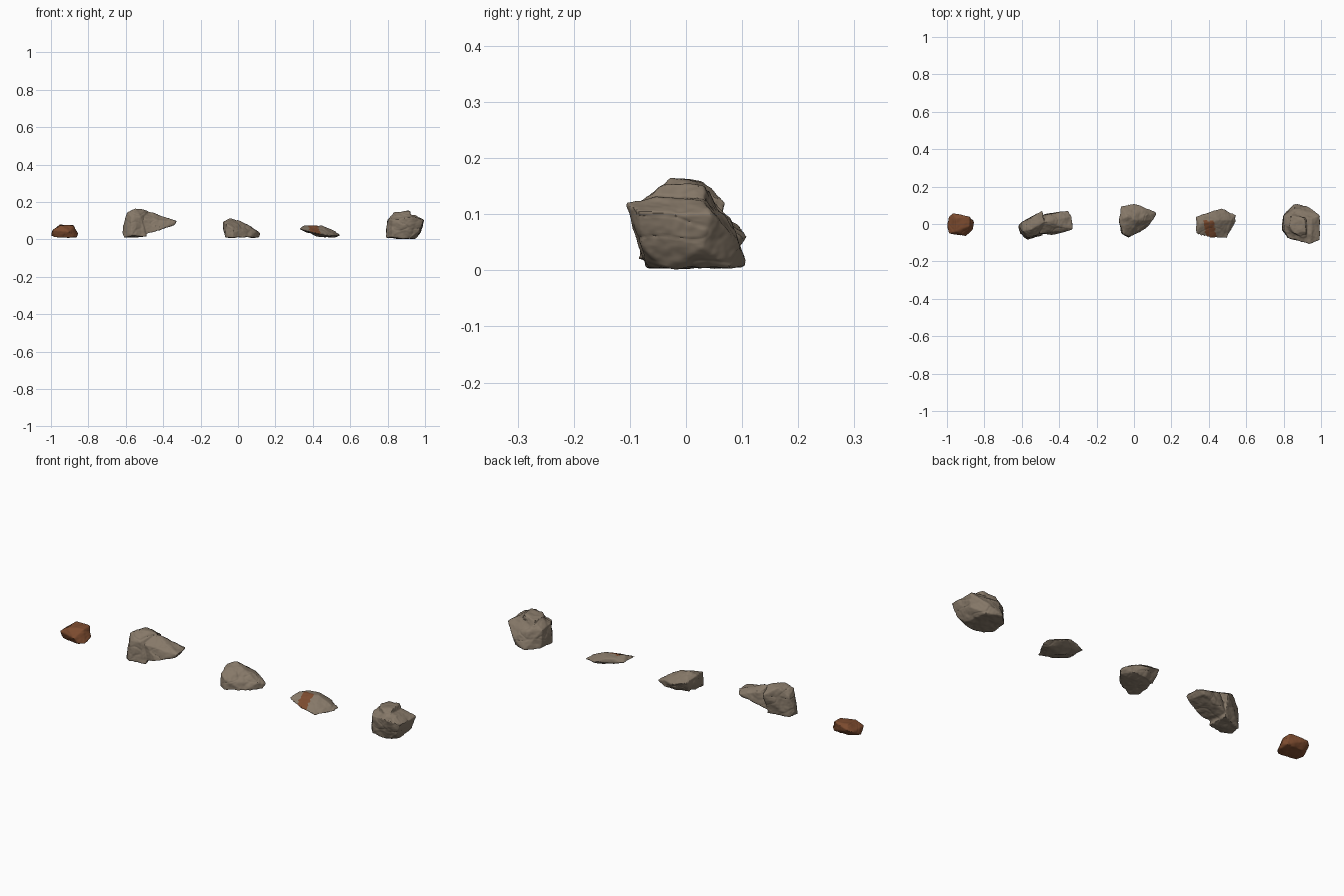
import bpy
import bmesh
from mathutils import Vector, noise

default = bpy.data.objects.get("Cube")
if default:
    bpy.data.objects.remove(default, do_unlink=True)


def make_material(name, colour):
    material = bpy.data.materials.new(name)
    material.use_nodes = True
    material.diffuse_color = (*colour, 1)
    shader = next(n for n in material.node_tree.nodes if n.type == "BSDF_PRINCIPLED")
    shader.inputs["Base Color"].default_value = (*colour, 1)
    shader.inputs["Roughness"].default_value = 0.9
    return material


grey = make_material("warm grey stone", (0.24, 0.19, 0.14))
rust = make_material("rust brown stone", (0.2, 0.07, 0.028))


def add_hull(bm, corners):
    """Add one convex chunk; corners are given in hundredths of a unit."""
    verts = [bm.verts.new(Vector(c) / 100) for c in corners]
    result = bmesh.ops.convex_hull(bm, input=verts)
    spare = {g for g in result["geom_interior"] + result["geom_unused"]
             if isinstance(g, bmesh.types.BMVert)}
    bmesh.ops.delete(bm, geom=list(spare), context="VERTS")


def weather(mesh, strength):
    """Roughen the surface with broad dents and fine grain."""
    bm = bmesh.new()
    bm.from_mesh(mesh)
    bmesh.ops.smooth_vert(bm, verts=bm.verts, factor=0.4,
                          use_axis_x=True, use_axis_y=True, use_axis_z=True)
    bm.normal_update()
    moves = []
    for v in bm.verts:
        dents = noise.noise(v.co * 28)
        grain = noise.noise(v.co * 80)
        # Thin creases follow the zero line of a stretched noise field
        field = noise.noise(Vector((v.co.x * 9, v.co.y * 9, v.co.z * 22)))
        crease = max(0, 1 - abs(field) * 14)
        moves.append(v.normal * strength * (dents + 0.3 * grain - 0.5 * crease))
    for v, move in zip(bm.verts, moves):
        v.co += move
        v.co.z = max(v.co.z, 0)
    bm.to_mesh(mesh)
    bm.free()


def make_rock(name, chunks, material, strength=0.004):
    mesh = bpy.data.meshes.new(name)
    bm = bmesh.new()
    for corners in chunks:
        add_hull(bm, corners)
    bmesh.ops.recalc_face_normals(bm, faces=bm.faces)
    bm.to_mesh(mesh)
    bm.free()
    rock = bpy.data.objects.new(name, mesh)
    bpy.context.collection.objects.link(rock)
    bpy.ops.object.select_all(action="DESELECT")
    rock.select_set(True)
    bpy.context.view_layer.objects.active = rock
    # Fuse the chunks into one even skin
    fuse = rock.modifiers.new("fuse", "REMESH")
    fuse.mode = "VOXEL"
    fuse.voxel_size = 0.004
    bpy.ops.object.modifier_apply(modifier=fuse.name)
    weather(rock.data, strength)
    rock.data.materials.clear()
    rock.data.materials.append(material)
    bpy.ops.object.shade_smooth_by_angle(angle=0.7)
    return rock


# Small rust coloured rock
make_rock("rust_rock", [[
    (-98, -4, 1), (-88, -5, 1), (-86, -3, 1), (-87, 3, 2), (-96, 3, 2),
    (-100, -1, 2), (-99, -5, 5), (-99, 4, 5), (-90, -6.5, 4), (-85.5, 1, 3),
    (-95, -4, 7.5), (-95, 3, 8), (-88, 4, 7.5), (-88, -1, 7.5), (-97, 6, 6),
]], rust, 0.003)

# Long rock: tall bulk with a raised tail
bulk = [
    (-61, -5, 1), (-57, -8.5, 2), (-49, -6, 1.5), (-50, 4, 2), (-60, 1, 1),
    (-62, -1, 4), (-59.5, -4, 14.5), (-57, -7, 12), (-55, -3, 16.5),
    (-48, 1, 15.5), (-49, 7, 12), (-55, 3, 16), (-60, 1, 12), (-52, -6, 12),
]
tail = [
    (-52, -5, 2), (-52, 4, 3), (-43, -6, 4.5), (-45, 6, 6), (-50, -5, 11),
    (-48, 1, 15), (-46, 5, 12), (-35, 7, 9), (-33, 4, 10), (-33, -3, 9.5),
    (-34, -3, 7.5), (-36, 6, 7.5),
]
make_rock("long_rock", [bulk, tail], grey)

# Wedge rock sloping down to the left
make_rock("wedge_rock", [[
    (-7, -5, 1), (-3, -7, 1), (6, -3, 1), (11.5, 4, 1), (12, 6, 3),
    (7, 8, 2), (0, 8, 2), (-6, 6, 2), (-8, 0, 5), (-8, 2, 9.5),
    (-7, 9.5, 8), (-3.5, 4, 11.5), (0, 11, 6), (-6, -5, 8), (-3, -7, 6),
    (2, 2, 9.5), (7, 5, 7), (10, 2, 4.5), (7, 8.5, 5.5),
]], grey)

# Thin flake with a rust band over its top
flake = make_rock("flake_rock", [[
    (33, 4, 5.5), (33, -5.5, 5.5), (35, 0, 7.5), (38, 5, 7), (42, 6.5, 6.5),
    (47, 8.5, 4), (54.5, 5, 2.5), (54.5, 1.5, 2), (51, -3, 2), (49.5, -7.5, 2),
    (41, -7.5, 3.5), (38, -6, 4.5), (45, 2, 7.5), (52, 2, 4.5), (43, 0, 1.5),
    (52, 3, 1), (36, 0, 4), (46, 5, 2), (48, -5, 1),
]], grey, 0.003)
flake.data.materials.append(rust)
for face in flake.data.polygons:
    x, y, z = face.center
    ragged = noise.noise(face.center * 60) * 0.008
    middle = 0.405 - 0.2 * (y + 0.025)
    if face.normal.z > 0 and y < 0.018 + ragged and abs(x - middle) < 0.027 + ragged:
        face.material_index = 1

# Blocky rock with a capped top and a ledge on its left side
block = [
    (79, -3, 1), (82, -7, 1), (91, -7, 0.3), (95, -4, 0.5), (93, 8, 0.5),
    (86, 10.7, 0.5), (80, 5, 1), (97, -8, 4.5), (98, 3, 4), (99.5, -8.5, 10.5),
    (99.5, 4.5, 10), (94, -10.7, 12), (93, 9.5, 5), (80, -3, 11),
    (82.5, -7.5, 10.5), (80, 4, 10), (86, 8, 9), (83, 0, 13.5), (84, 4, 13),
    (95, 3, 12.5), (95, -6, 13),
]
cap = [
    (81, -3, 10), (83, -1, 14.5), (84, 4, 14), (91, 3.5, 15), (92, -4, 15.5),
    (86, -5, 14.5), (92, -8, 12), (93, 3, 10), (93, -6, 10), (84, 6, 10),
]
make_rock("block_rock", [block, cap], grey)
